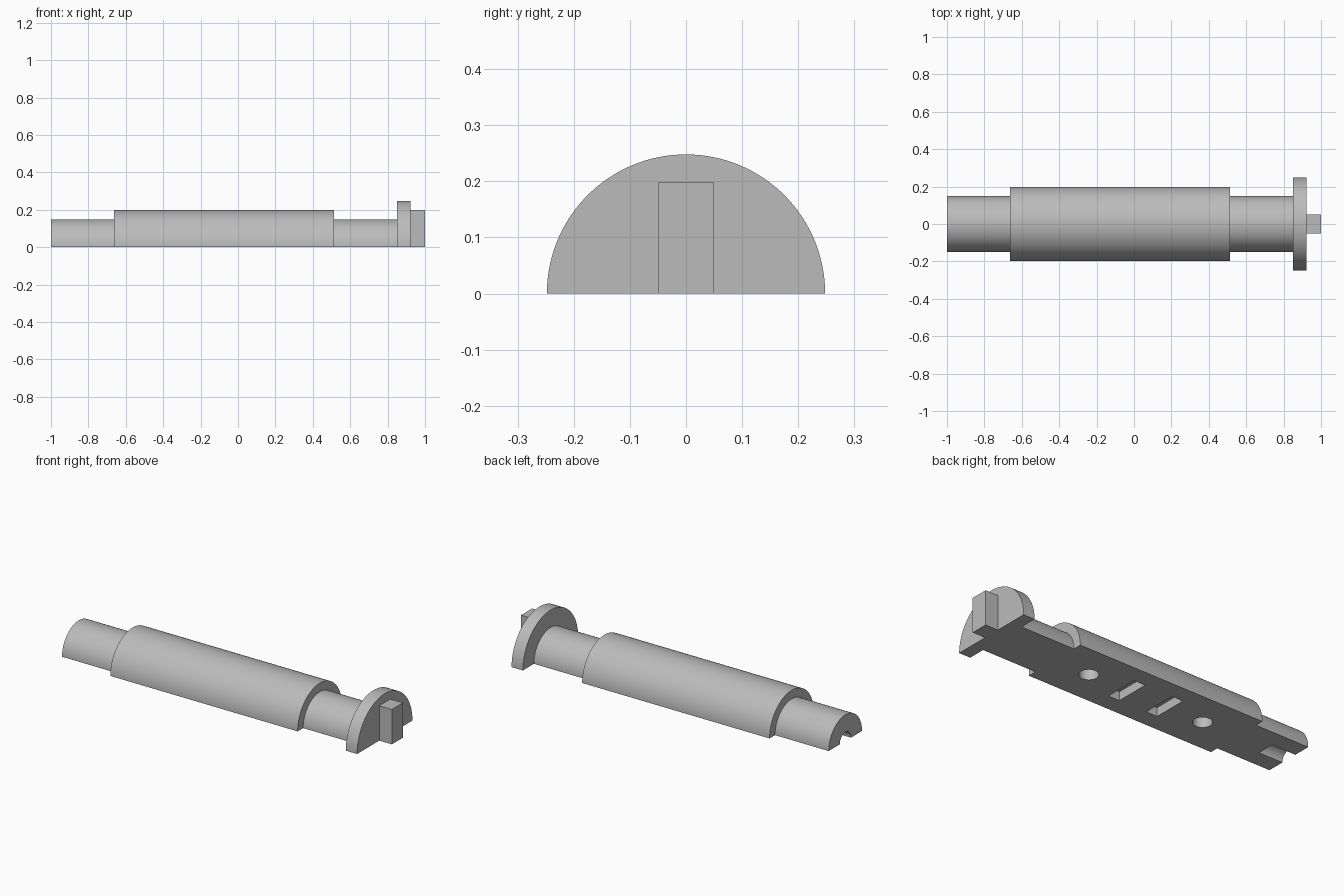
import bpy, bmesh, math
from mathutils import Matrix

if "Cube" in bpy.data.objects:
    bpy.data.objects.remove(bpy.data.objects["Cube"])

grey = bpy.data.materials.new("light_grey")
grey.diffuse_color = (0.5, 0.5, 0.5, 1)
grey.use_nodes = True
grey.node_tree.nodes["Principled BSDF"].inputs["Base Color"].default_value = grey.diffuse_color


def add_object(name, bm):
    bmesh.ops.recalc_face_normals(bm, faces=bm.faces[:])
    mesh = bpy.data.meshes.new(name)
    bm.to_mesh(mesh)
    bm.free()
    obj = bpy.data.objects.new(name, mesh)
    bpy.context.collection.objects.link(obj)
    mesh.materials.append(grey)
    return obj


def half_turned(name, profile, segments=64):
    """Sweep (x, radius) steps through half a turn and close the flat underside."""
    bm = bmesh.new()
    rings = []
    for x, r in profile:
        angles = [math.pi * i / segments for i in range(segments + 1)]
        rings.append([bm.verts.new((x, r * math.cos(a), r * math.sin(a) if 0 < a < math.pi else 0))
                      for a in angles])
    for a, b in zip(rings, rings[1:]):
        for i in range(segments):
            bm.faces.new((a[i], a[i + 1], b[i + 1], b[i]))
    bm.faces.new(rings[0])
    bm.faces.new(rings[-1])
    bm.faces.new([r[0] for r in rings] + [r[-1] for r in reversed(rings)])
    return add_object(name, bm)


def box(name, x0, x1, y, z0, z1):
    bm = bmesh.new()
    bmesh.ops.create_cube(bm, size=1, matrix=Matrix.Translation(((x0 + x1) / 2, 0, (z0 + z1) / 2))
                          @ Matrix.Diagonal((x1 - x0, 2 * y, z1 - z0, 1)))
    return add_object(name, bm)


def cylinder(name, centre, radius, length, along_x=False):
    bm = bmesh.new()
    turn = Matrix.Rotation(math.pi / 2, 4, 'Y') if along_x else Matrix.Identity(4)
    bmesh.ops.create_cone(bm, cap_ends=True, segments=48, radius1=radius, radius2=radius,
                          depth=length, matrix=Matrix.Translation(centre) @ turn)
    return add_object(name, bm)


# Half shaft: end journal, thick body, neck and flange
shaft = half_turned("half_shaft", [
    (-1, 0.149), (-0.663, 0.149), (-0.663, 0.198), (0.513, 0.198),
    (0.513, 0.149), (0.85, 0.149), (0.85, 0.248), (0.921, 0.248)])

# Underside cuts: pin holes and key slots mirrored about the body centre, end groove
mid = -0.075
cutters = [cylinder("groove_cutter", (-1, 0, 0), 0.05, 0.30, along_x=True)]
for side in (-1, 1):
    cutters.append(cylinder("pin_hole_cutter", (mid + side * 0.367, 0, 0), 0.05, 0.2))
    x = mid + side * 0.122
    cutters.append(box("slot_cutter", x - 0.035, x + 0.035, 0.099, -0.05, 0.05))

bpy.context.view_layer.objects.active = shaft
for cutter in cutters:
    mod = shaft.modifiers.new("cut", 'BOOLEAN')
    mod.operation, mod.solver, mod.object = 'DIFFERENCE', 'EXACT', cutter
    bpy.ops.object.modifier_apply(modifier=mod.name)
    bpy.data.objects.remove(cutter)

bpy.ops.object.select_all(action='DESELECT')
shaft.select_set(True)
bpy.ops.object.shade_smooth_by_angle(angle=math.radians(30))

# Drive tab on the flange
box("drive_tab", 0.921, 1, 0.0495, 0, 0.198)
